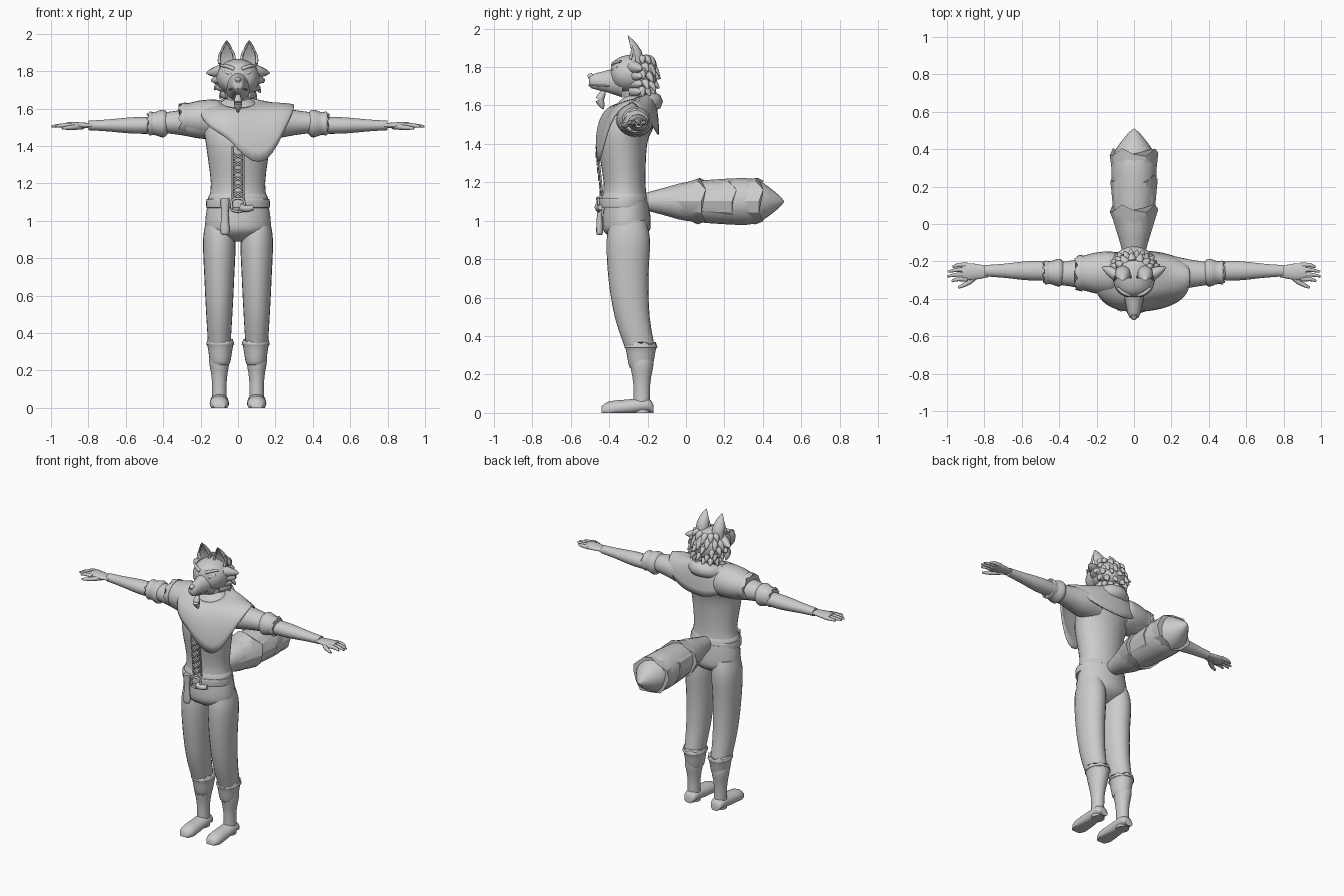
import bpy, bmesh, math, random
from mathutils import Vector

random.seed(4)
if "Cube" in bpy.data.objects:
    bpy.data.objects.remove(bpy.data.objects["Cube"])

shade = (.6, .6, .6, 1)
grey = bpy.data.materials.new("light grey")
grey.use_nodes = True
grey.diffuse_color = shade
grey.node_tree.nodes["Principled BSDF"].inputs["Base Color"].default_value = shade


def finish(name, bm, mirror=False, thickness=0, sharp_angle=50):
    bmesh.ops.recalc_face_normals(bm, faces=bm.faces)
    mesh = bpy.data.meshes.new(name)
    bm.to_mesh(mesh)
    bm.free()
    part = bpy.data.objects.new(name, mesh)
    bpy.context.collection.objects.link(part)
    mesh.materials.append(grey)
    if thickness:
        part.modifiers.new("thickness", "SOLIDIFY").thickness = thickness
    if mirror:
        part.modifiers.new("mirror", "MIRROR").use_mirror_merge = False
    bpy.ops.object.select_all(action="DESELECT")
    part.select_set(True)
    bpy.context.view_layer.objects.active = part
    bpy.ops.object.shade_smooth_by_angle(angle=math.radians(sharp_angle))


def spline(points, steps, closed=False):
    """Smooth curve through points of any dimension."""
    points = [Vector(p) for p in points]
    count, curve = len(points), []

    def pick(i):
        return points[i % count if closed else min(max(i, 0), count - 1)]

    for i in range(count if closed else count - 1):
        before, start, end, after = (pick(i + k) for k in (-1, 0, 1, 2))
        for step in range(steps):
            t = step / steps
            bend_in = (end - before) / 2
            bend_out = (after - start) / 2
            ease = t * t * (3 - 2 * t)
            curve.append(start.lerp(end, ease) + bend_in * t * (1 - t) ** 2 - bend_out * t * t * (1 - t))
    return curve if closed else curve + [points[-1]]


def skin(rows, caps=True):
    """Bridge a list of closed vertex rings."""
    bm = bmesh.new()
    rings = [[bm.verts.new(co) for co in row] for row in rows]
    for lower, upper in zip(rings, rings[1:]):
        for i in range(len(lower)):
            bm.faces.new((lower[i - 1], lower[i], upper[i], upper[i - 1]))
    if caps:
        bm.faces.new(rings[0])
        bm.faces.new(rings[-1])
    return bm


def loft(name, axis, centre, rings, flat=1, segments=24, jag=0, dent=1, mirror=False, sharp_angle=50):
    """Rings are (station, radius, optional shift); jag frays the last ring, dent hollows the front."""
    stations = spline([(*ring, 0)[:3] for ring in rings], 3)
    rows = []
    for station, radius, shift in stations:
        row = []
        for i in range(segments):
            angle = math.tau * i / segments
            rise = math.sin(angle)
            u = centre[0] + radius * math.cos(angle)
            v = centre[1] + shift + radius * flat * (rise * dent if rise < 0 else rise)
            fray = jag * math.sin(i * 2) if len(rows) == len(stations) - 1 else 0
            w = station + fray
            x, y, z = {"X": (w, u, v), "Y": (u, w, v), "Z": (u, v, w)}[axis]
            row.append((x, y, max(z, 0)))
        rows.append(row)
    finish(name, skin(rows), mirror, sharp_angle=sharp_angle)


def tube(name, radius, path, taper=0, closed=False, mirror=False, swell=None):
    """Round tube along a path; taper narrows its end, swell scales it by position."""
    points = spline(path, 4, closed)
    last = len(points) - 1
    rows = []
    for i, point in enumerate(points):
        ahead = points[(i + 1) % len(points)] if closed else points[min(i + 1, last)]
        behind = points[i - 1] if closed else points[max(i - 1, 0)]
        along = (ahead - behind).normalized()
        helper = Vector((0, 1, 0)) if abs(along.z) > .9 else Vector((0, 0, 1))
        side = along.cross(helper).normalized()
        up = side.cross(along)
        size = radius * (1 - taper * (i / last) ** 2) * (swell(point) if swell else 1)
        angles = [math.tau * k / 8 for k in range(8)]
        rows.append([point + (side * math.cos(a) + up * math.sin(a)) * size for a in angles])
    bm = skin(rows + rows[:1] if closed else rows, caps=not closed)
    bmesh.ops.remove_doubles(bm, verts=bm.verts, dist=.0001)
    finish(name, bm, mirror)


def spike(name, radius, base, tip, lift=0, mirror=False):
    base, tip = Vector(base), Vector(tip)
    middle = (base + tip) / 2 + Vector((0, 0, lift))
    tube(name, radius, [base, middle, tip], taper=.95, mirror=mirror)


# Boots
loft("boot_foot", "Y", (.1, 0), [(-.44, .03, .01), (-.4, .05, .02), (-.3, .05, .03), (-.2, .045, .04), (-.17, .03, .02)],
     flat=.8, mirror=True)
loft("boot_shaft", "Z", (.1, -.23), [(0, .04), (.15, .04), (.25, .055), (.3, .05)], flat=1.1, mirror=True)
loft("boot_cuff", "Z", (.095, -.235), [(.23, .045), (.25, .055), (.33, .068), (.34, .075), (.36, .07)],
     flat=1.15, jag=.01, mirror=True)

# Trousers
loft("trouser_leg", "Z", (.1, -.3), [(.34, .06, .06), (.5, .07, .02), (.7, .08), (.9, .087), (1, .07)],
     flat=1.3, mirror=True)
loft("trouser_hips", "Z", (0, -.31), [(.89, .06), (.94, .16), (1, .175), (1.1, .16)], flat=.72)

# Shirt
loft("shirt_body", "Z", (0, -.32), [(1.1, .16), (1.2, .145), (1.4, .17, -.01), (1.5, .18, .02), (1.6, .13, .05), (1.65, .07, .06)],
     flat=.75, segments=32)
loft("shirt_hem", "Z", (0, -.32), [(1.16, .14), (1.13, .158), (1.11, .163)], flat=.75, jag=.005)


def shirt_front(z):
    return -.435 - .1 * (z - 1.13)


for i in range(6):
    low = 1.13 + i * .04
    for side in (-1, 1):
        ends = [(.025 * side * k, shirt_front(low) - .01, low + .015 * (k + 1)) for k in (-1, 0, 1)]
        tube("shirt_lace", .005, ends)
tube("shirt_slit_edge", .005, [(.03, shirt_front(z), z) for z in (1.12, 1.2, 1.3, 1.4)], mirror=True)

# Belt with buckle, hanging end and pouch
loft("belt", "Z", (0, -.325), [(1.07, .155), (1.07, .168), (1.09, .17), (1.115, .168), (1.115, .155)], flat=.75, segments=36)
corners = [math.tau * (k + .5) / 4 for k in range(4)]
tube("belt_buckle", .007, [(.04 * math.cos(a), -.455, 1.085 + .04 * math.sin(a)) for a in corners], closed=True)
tube("belt_strap_end", .02, [(.01, -.455, 1.075), (.04, -.455, 1.065), (.08, -.445, 1.07)], taper=.3)
loft("belt_pouch", "Z", (-.07, -.45), [(.925, .01), (.94, .025), (1.03, .02), (1.12, .025)], flat=.7, segments=12)

# Sleeves, arms and hands
loft("sleeve", "X", (-.265, 1.525), [(.1, .1), (.2, .095), (.3, .075), (.4, .06)], flat=.9, mirror=True)
loft("sleeve_cuff", "X", (-.26, 1.52), [(.37, .05), (.39, .07), (.41, .073), (.45, .06), (.47, .065), (.48, .055)],
     jag=.01, mirror=True)
loft("forearm", "X", (-.25, 1.51), [(.4, .05), (.55, .052), (.7, .037), (.8, .03)], flat=.85, mirror=True)
loft("palm", "X", (-.255, 1.51), [(.78, .03), (.87, .045), (.92, .04)], flat=.4, mirror=True)
for finger in range(4):
    y = -.22 - finger * .025
    reach = .97 + .03 * math.sin(finger)
    tube("finger", .013, [(.89, y, 1.51), (.94, y, 1.51), (reach, y - .01, 1.505)], taper=.6, mirror=True)
tube("thumb", .016, [(.83, -.26, 1.505), (.88, -.31, 1.5), (.94, -.34, 1.495)], taper=.6, mirror=True)

# Mantle: a dome of cloth whose hem dips to a point at the front left
mantle_rows = []
for row in range(9):
    spread = math.sin(row / 8 * math.pi / 2)
    drop = 1 - math.cos(row / 8 * math.pi / 2)
    ring = []
    for i in range(48):
        angle = math.tau * i / 48
        across, back = math.cos(angle), math.sin(angle)
        depth = math.copysign(abs(back) ** .7, back)
        point = max(0, math.cos(angle + math.radians(65))) ** 8
        neck = Vector((.08 * across, -.275 + .085 * back, 1.635 + .03 * back))
        hem = Vector(((.3 if across > 0 else .21) * across, -.28 + (.14 if back > 0 else .19) * depth,
                      1.62 - .17 * abs(back) - .15 * point))
        ring.append((*neck.xy.lerp(hem.xy, spread), neck.z + (hem.z - neck.z) * drop))
    mantle_rows.append(ring)
finish("mantle", skin(mantle_rows, caps=False), thickness=.01)

# Hood roll, thicker behind the neck, and shoulder guard
turns = [math.tau * k / 12 for k in range(12)]
tube("hood_roll", .035, [(.1 * math.cos(a), -.28 + .11 * math.sin(a), 1.59 + .03 * math.sin(a)) for a in turns],
     closed=True, swell=lambda p: 1 + 4 * (p.y + .28))
loft("shoulder_guard", "X", (-.262, 1.545), [(-.09, .1), (-.12, .115), (-.2, .11), (-.27, .093), (-.28, .098), (-.31, .09)],
     flat=.9, jag=.012)

# Head
loft("neck", "Z", (0, -.265), [(1.57, .07), (1.65, .06), (1.74, .07)])
loft("skull", "Y", (0, 1.765), [(-.39, .04), (-.37, .08), (-.33, .105), (-.27, .115), (-.2, .1), (-.16, .06)],
     flat=.87, segments=32)
loft("snout", "Y", (0, 1.725), [(-.505, .012), (-.49, .03), (-.4, .05), (-.33, .07)], flat=1.2)
tube("nose", .016, [(0, -.485, 1.755), (0, -.5, 1.75), (0, -.51, 1.745)], taper=.4)
tube("mouth_line", .004, [(0, -.505, 1.705), (.03, -.48, 1.705), (.05, -.4, 1.7)], mirror=True)
tube("eye", .01, [(.035, -.38, 1.785), (.055, -.375, 1.79), (.08, -.355, 1.8)], taper=.5, mirror=True)
tube("brow", .011, [(.02, -.38, 1.81), (.055, -.37, 1.825), (.09, -.34, 1.83)], taper=.4, mirror=True)
spike("goatee_root", .022, (0, -.45, 1.63), (0, -.42, 1.69))
spike("goatee_tip", .022, (0, -.45, 1.63), (0, -.43, 1.58))

# Ears with hollow fronts
loft("ear", "Z", (.06, -.26), [(1.82, .04), (1.88, .04, -.01), (1.93, .025, -.03), (1.965, .002, -.045)],
     dent=-.2, mirror=True)
for side in (-1, 1):
    tube("ear_rim", .008, [(.06 + .04 * side, -.29, 1.84), (.06 + .037 * side, -.28, 1.89), (.06, -.3, 1.96)],
         taper=.6, mirror=True)

# Cheek tufts and hair locks
for tuft in range(4):
    x, z = .17 - tuft * .025, 1.79 - tuft * .04
    spike("cheek_tuft", .035, (x / 2, -.275, z + .01), (x, -.23, z), mirror=True)
for row in range(5):
    for i in range(6):
        angle = math.pi * (i + row % 2 / 2 + .25) / 6
        across, back = math.cos(angle), math.sin(angle)
        z = 1.84 - row * .04
        size = .075 + .02 * math.sin(row * .8)
        reach = random.uniform(1.3, 1.5)
        spike("hair_lock", .024, (size * across, -.235 + size * back / 2, z),
              (size * across * reach, -.235 + size * back * 1.1, z - random.uniform(.02, .05)), lift=.012)

# Bushy tail with layered jagged fur
loft("tail", "Y", (0, 1.1), [(-.23, .04), (-.1, .075), (0, .1), (.2, .118), (.36, .115), (.47, .045), (.51, .003)],
     segments=16, sharp_angle=30)
for start, root, flare in ((-.1, .075, .13), (.06, .11, .127), (.2, .11, .13)):
    loft("tail_fur_layer", "Y", (0, 1.102), [(start, root), (start + .18, flare)],
         flat=.93, segments=12, jag=.025, sharp_angle=30)
